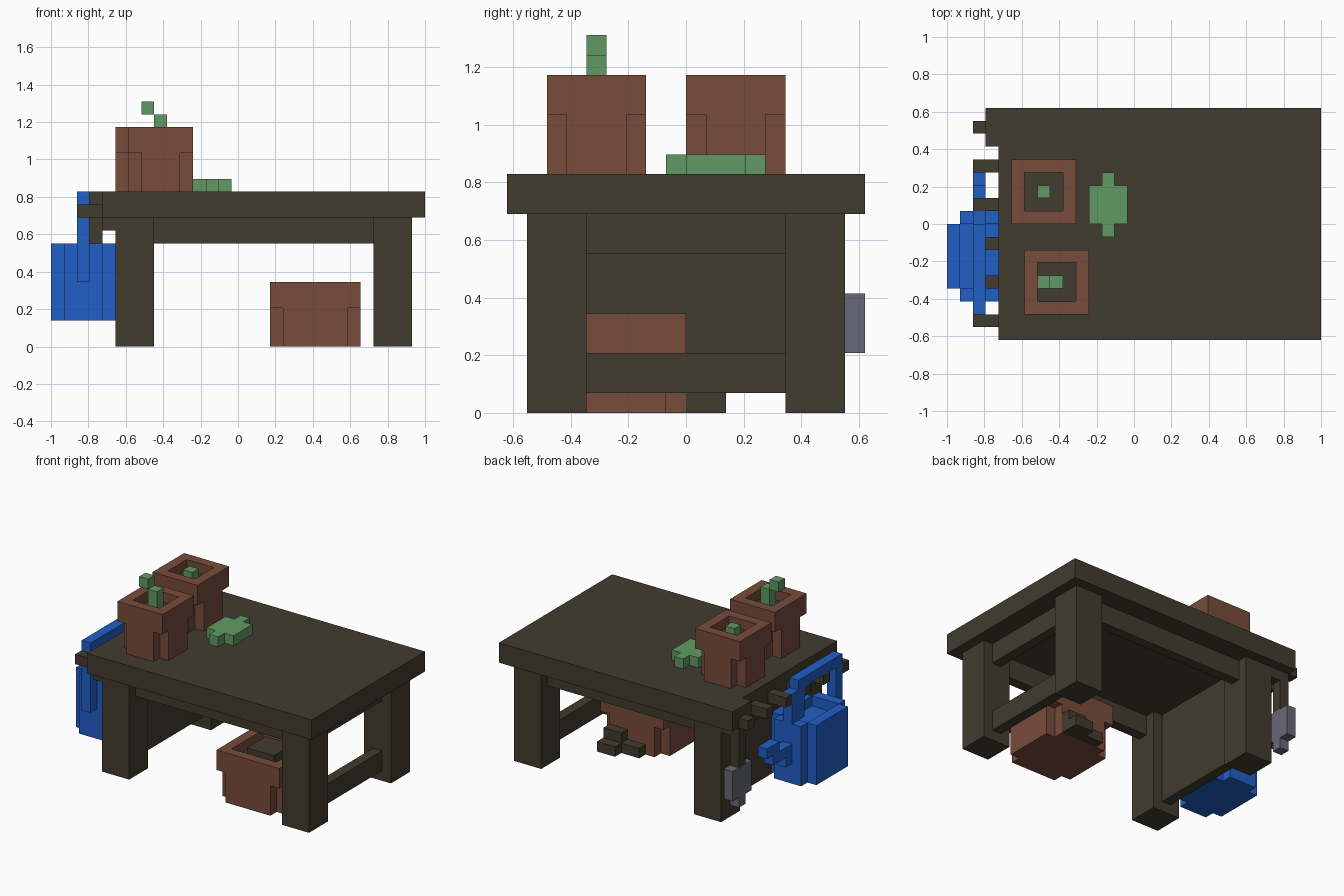
import bpy, bmesh

if "Cube" in bpy.data.objects:
    bpy.data.objects.remove(bpy.data.objects["Cube"])

U = 2 / 29  # one block


def material(name, r, g, b):
    lin = [(c / 255 / 12.92 if c < 11 else ((c / 255 + 0.055) / 1.055) ** 2.4) for c in (r, g, b)]
    m = bpy.data.materials.new(name)
    m.diffuse_color = (*lin, 1)
    m.use_nodes = True
    m.node_tree.nodes["Principled BSDF"].inputs["Base Color"].default_value = m.diffuse_color
    return m


WOOD = material("dark wood", 66, 60, 47)
CLAY = material("terracotta", 120, 76, 60)
GREEN = material("leaf green", 97, 154, 100)
BLUE = material("blue enamel", 33, 95, 198)
STEEL = material("grey steel", 104, 104, 120)


def blocks(name, mat, *boxes):
    """One object made of boxes (i0, i1, j0, j1, k0, k1) on the block grid."""
    bm = bmesh.new()
    for i0, i1, j0, j1, k0, k1 in boxes:
        vs = bmesh.ops.create_cube(bm, size=1)["verts"]
        for v in vs:
            v.co = (-1 + U * (i1 if v.co.x > 0 else i0),
                    U * ((j1 if v.co.y > 0 else j0) - 9),
                    U * (k1 if v.co.z > 0 else k0))
    me = bpy.data.meshes.new(name)
    bm.to_mesh(me)
    bm.free()
    me.materials.append(mat)
    ob = bpy.data.objects.new(name, me)
    bpy.context.collection.objects.link(ob)
    return ob


def ring(i, j, n, m, k0, k1):
    """Four walls, one block thick, around an n by m opening."""
    return [(i, i + n, j, j + 1, k0, k1), (i, i + n, j + m - 1, j + m, k0, k1),
            (i, i + 1, j + 1, j + m - 1, k0, k1), (i + n - 1, i + n, j + 1, j + m - 1, k0, k1)]


def cross(i, j, n, m, k0, k1):
    """Box with its four corner columns missing."""
    return [(i + 1, i + n - 1, j, j + m, k0, k1),
            (i, i + 1, j + 1, j + m - 1, k0, k1),
            (i + n - 1, i + n, j + 1, j + m - 1, k0, k1)]


def pot(name, i, j, n, k):
    """Square pot: wide rim, notched lower body, soil one block down."""
    blocks(name, CLAY, *cross(i, j, n, n, k, k + 3), *ring(i, j, n, n, k + 3, k + 5))
    blocks(name + "_soil", WOOD, (i + 1, i + n - 1, j + 1, j + n - 1, k + 3, k + 4))


# Table
blocks("table_top", WOOD, (4, 29, 0, 18, 10, 12), (3, 4, 15, 18, 10, 12))
for i, side in ((5, "left"), (25, "right")):
    for j, end in ((1, "front"), (14, "back")):
        blocks(f"{end}_{side}_leg", WOOD, (i, i + 3, j, j + 3, 0, 10))
for j, end in ((2, "front"), (15, "back")):
    blocks(end + "_apron", WOOD, (8, 25, j, j + 1, 8, 10))
blocks("right_apron", WOOD, (26, 27, 4, 14, 8, 10))
blocks("right_stretcher", WOOD, (26, 27, 4, 14, 1, 3))
blocks("left_panel", WOOD, (6, 7, 4, 14, 1, 10))

# Hanging rail and pegs
blocks("peg_rail", WOOD, (4, 5, 1, 17, 9, 10))
for j in range(1, 17, 3):
    blocks("peg", WOOD, (2, 3 if j == 16 else 4, j, j + 1, 10, 11))

# Trowel
blocks("trowel_handle", WOOD, (3, 4, 16, 17, 6, 10))
blocks("trowel_blade", STEEL, (3, 4, 15, 18, 3, 6), (3, 4, 16, 17, 2, 3))

# Pots
pot("front_pot", 6, 2, 5, 12)
pot("back_pot", 5, 9, 5, 12)
pot("floor_pot", 17, 2, 7, 0)
blocks("soil_mound", WOOD, (19, 22, 4, 7, 4, 5))
blocks("spilled_soil", WOOD, (19, 23, 9, 10, 0, 1), (21, 23, 10, 11, 0, 1), (21, 23, 9, 10, 1, 2))

# Plants
blocks("sprout", GREEN, (8, 9, 4, 5, 16, 18), (7, 8, 4, 5, 18, 19))
blocks("seedling", GREEN, (7, 8, 11, 12, 16, 17))
blocks("lying_leaf", GREEN, (11, 14, 9, 12, 12, 13), (12, 13, 8, 9, 12, 13), (12, 13, 12, 13, 12, 13))

# Watering can
blocks("can_body", BLUE, *cross(0, 3, 5, 7, 2, 7),
       (1, 4, 3, 4, 7, 8), (1, 4, 9, 10, 7, 8), (0, 1, 4, 9, 7, 8), (4, 5, 4, 9, 7, 8))
blocks("can_handle", BLUE, (2, 3, 2, 3, 5, 11), (2, 3, 2, 9, 11, 12), (2, 3, 8, 10, 8, 11))
blocks("can_spout", BLUE, (2, 3, 10, 11, 4, 6), (2, 3, 11, 12, 5, 6),
       (2, 3, 12, 13, 5, 7), (2, 3, 13, 14, 6, 7))
